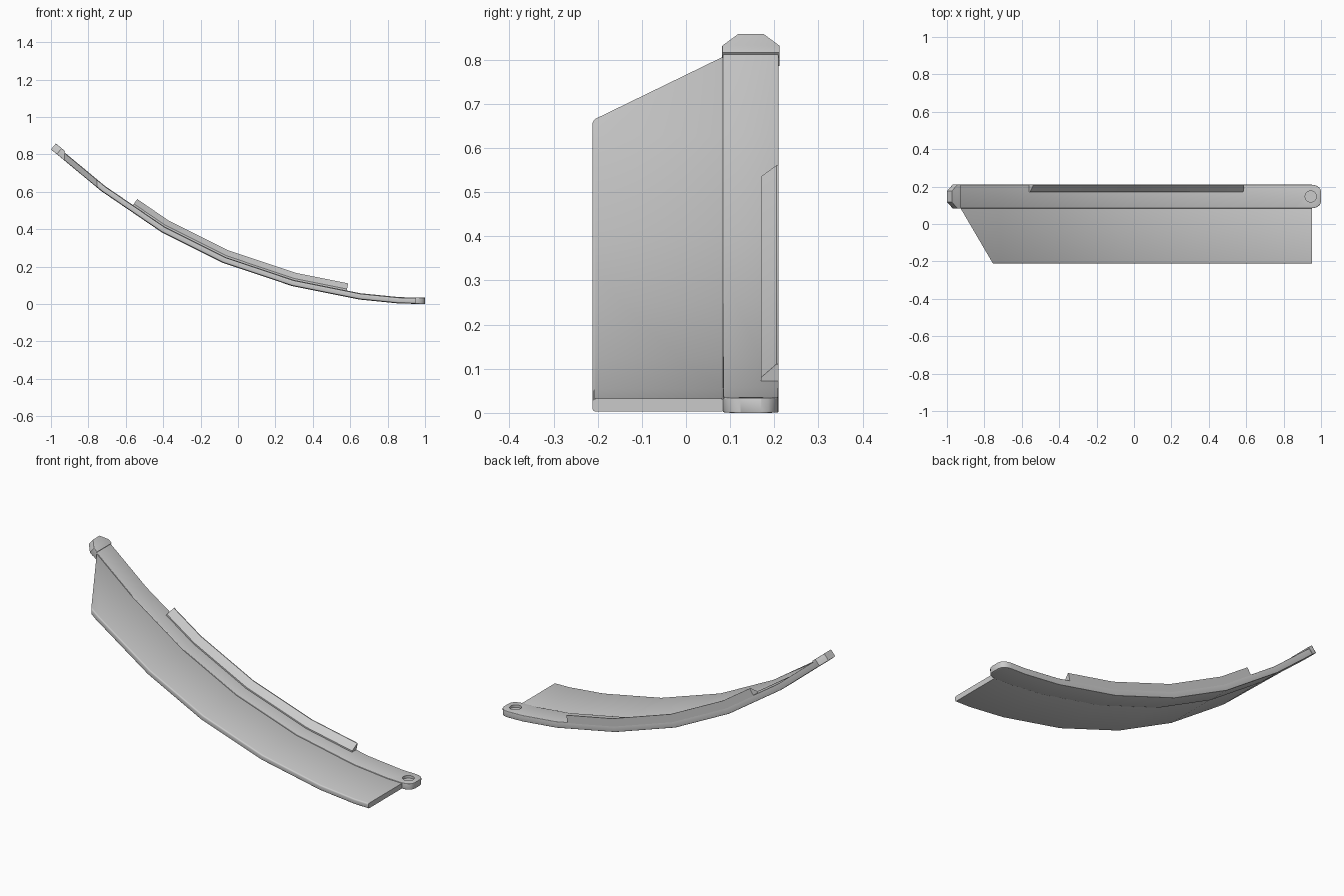
import bpy, bmesh, math
from mathutils import Vector

if "Cube" in bpy.data.objects:
    bpy.data.objects.remove(bpy.data.objects["Cube"])

# Underside curve of the whole piece (x, z)
CURVE = [(-1.0, 0.827), (-0.73, 0.603), (-0.41, 0.385), (-0.08, 0.22),
         (0.29, 0.096), (0.65, 0.024), (0.86, 0.003), (1.0, 0.0)]
Z = Vector((0, 0, 1))


def point(x):
    for (x0, z0), (x1, z1) in zip(CURVE, CURVE[1:]):
        if x <= x1 + 1e-6:
            return Vector((x, 0, z0 + (z1 - z0) * (x - x0) / (x1 - x0)))


def normal(x):
    a, b = max(-1, x - 0.01), min(1, x + 0.01)
    d = (point(b) - point(a)).normalized()
    return Vector((-d.z, 0, d.x))


def section(y0, y1, n0, n1, r):
    """Rounded rectangle across the curve: (y, height above underside)."""
    pts = []
    for cy, cn, start in ((y1 - r, n1 - r, 0), (y0 + r, n1 - r, 90),
                          (y0 + r, n0 + r, 180), (y1 - r, n0 + r, 270)):
        for k in range(4):
            a = math.radians(start + 30 * k)
            pts.append((cy + r * math.cos(a), cn + r * math.sin(a)))
    return pts


def sweep(name, x0, x1, profile, extra=(), cut=None):
    """Run a cross-section (or a function of x giving one) along the curve."""
    xs = sorted({x0, x1, *extra, *[x for x, _ in CURVE if x0 < x < x1]})
    bm = bmesh.new()
    rings = []
    for x in xs:
        pr = profile(x) if callable(profile) else profile
        p, n = point(x), normal(x)
        rings.append([bm.verts.new(p + n * h + Vector((0, y, 0))) for y, h in pr])
    m = len(rings[0])
    for a, b in zip(rings, rings[1:]):
        for i in range(m):
            j = (i + 1) % m
            bm.faces.new((a[i], a[j], b[j], b[i]))
    bm.faces.new(rings[0])
    bm.faces.new(rings[-1])
    if cut:
        geom = bm.verts[:] + bm.edges[:] + bm.faces[:]
        res = bmesh.ops.bisect_plane(bm, geom=geom, plane_co=cut[0],
                                     plane_no=cut[1], clear_outer=True)
        edges = [e for e in res["geom_cut"] if isinstance(e, bmesh.types.BMEdge)]
        bmesh.ops.contextual_create(bm, geom=edges)
    bmesh.ops.recalc_face_normals(bm, faces=bm.faces)
    me = bpy.data.meshes.new(name)
    bm.to_mesh(me)
    bm.free()
    ob = bpy.data.objects.new(name, me)
    bpy.context.collection.objects.link(ob)
    return ob


def smooth(ob):
    bpy.ops.object.select_all(action='DESELECT')
    ob.select_set(True)
    bpy.context.view_layer.objects.active = ob
    bpy.ops.object.shade_smooth_by_angle(angle=math.radians(35))


YC = 0.147  # centre line of the bar


# Spine bar with a rounded right end
def bar_profile(x):
    t = max(0, (x - 0.95) / 0.05)
    w = 0.024 + 0.039 * math.sqrt(max(0, 1 - t * t))
    return section(YC - w, YC + w, 0, 0.034, 0.003)


bar = sweep("spine_bar", -0.96, 1.0, bar_profile,
            extra=(0.95, 0.965, 0.98, 0.99, 0.996))

# Round recess in the right end of the bar
bpy.ops.mesh.primitive_cylinder_add(vertices=24, radius=0.03, depth=0.04,
                                    location=(0.945, YC, 0.041))
cutter = bpy.context.object
cutter.hide_render = True
mod = bar.modifiers.new("recess", 'BOOLEAN')
mod.object = cutter
mod.operation = 'DIFFERENCE'
mod.solver = 'EXACT'
bpy.context.view_layer.objects.active = bar
bpy.ops.object.modifier_apply(modifier="recess")
bpy.data.objects.remove(cutter)
smooth(bar)


# Thicker chamfered cap on the left tip
def cap_profile(x):
    w = 0.065 if x > -0.97 else 0.03
    return section(YC - w, YC + w, 0, 0.041, 0.002)


smooth(sweep("tip_cap", -1.0, -0.95, cap_profile, extra=(-0.969,)))

# Broad curved plate in front, with a slanted left end
slant = Vector((-0.29, -0.17, 0)).normalized()
smooth(sweep("curved_plate", -0.99, 0.95,
             section(-0.212, 0.087, 0.002, 0.031, 0.007),
             cut=(Vector((-0.755, -0.21, 0)), slant)))

# Raised wedge rail along the back edge of the bar
smooth(sweep("back_rail", -0.58, 0.575,
             [(0.17, 0.03), (0.21, 0.03), (0.21, 0.073), (0.205, 0.073), (0.17, 0.042)]))
